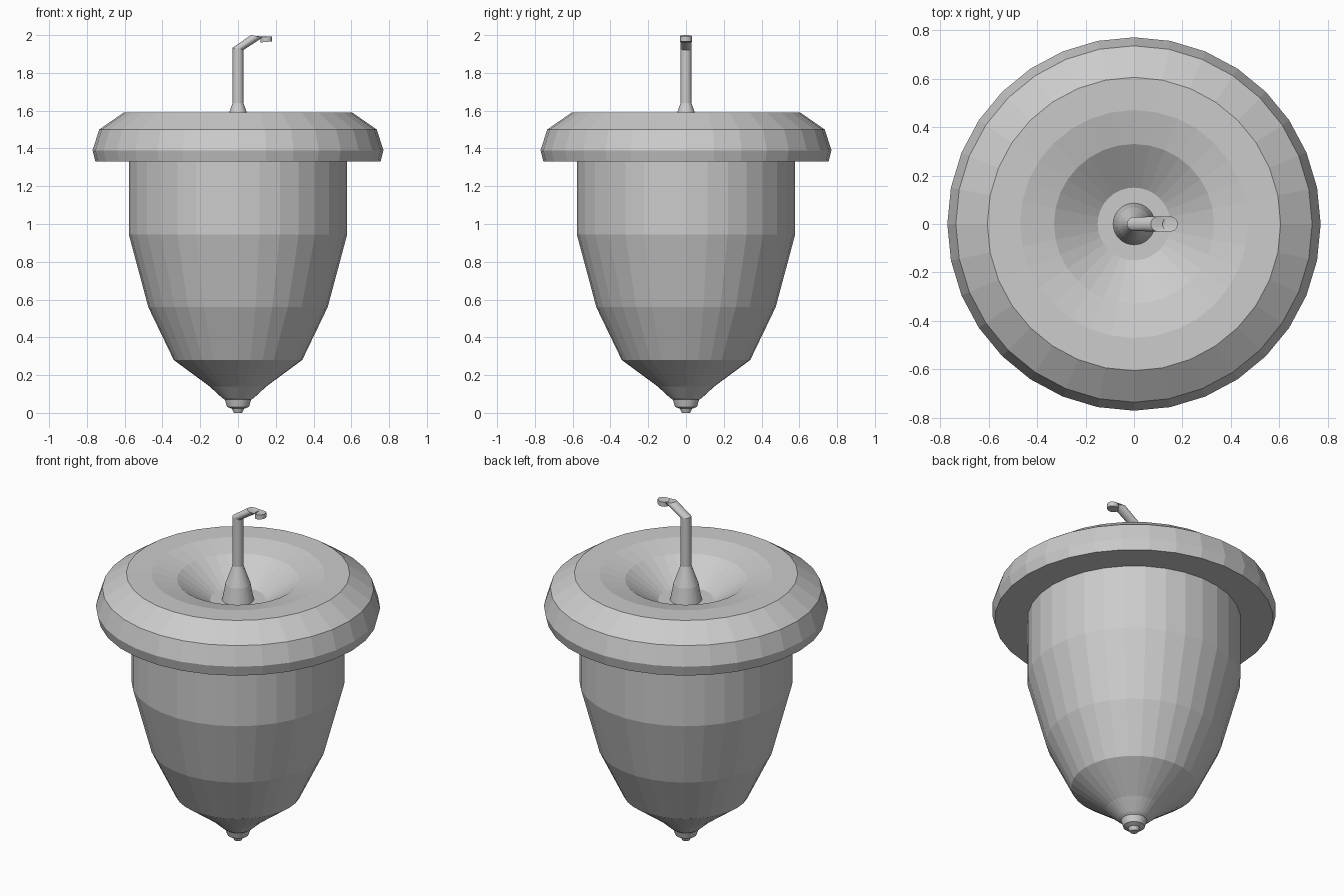
import bpy, bmesh, math

if "Cube" in bpy.data.objects:
    bpy.data.objects.remove(bpy.data.objects["Cube"])

SIDES = 32


def ring_mesh(name, rings, cap_start=True, cap_end=True):
    """Skin circular rings given as (centre x, z, radius, tilt slope)."""
    bm = bmesh.new()
    loops = []
    for cx, z, r, tilt in rings:
        loop = []
        for i in range(SIDES):
            a = 2 * math.pi * i / SIDES
            dx = r * math.cos(a)
            loop.append(bm.verts.new((cx + dx, r * math.sin(a), z + tilt * dx)))
        loops.append(loop)
    for lo, hi in zip(loops, loops[1:]):
        for i in range(SIDES):
            j = (i + 1) % SIDES
            bm.faces.new((lo[i], lo[j], hi[j], hi[i]))
    if cap_start:
        bm.faces.new(loops[0])
    if cap_end:
        bm.faces.new(loops[-1])
    bmesh.ops.recalc_face_normals(bm, faces=bm.faces)
    mesh = bpy.data.meshes.new(name)
    bm.to_mesh(mesh)
    bm.free()
    obj = bpy.data.objects.new(name, mesh)
    bpy.context.collection.objects.link(obj)
    return obj


def lathe(name, profile, **caps):
    return ring_mesh(name, [(0, z, r, 0) for r, z in profile], **caps)


# nut body with the stepped tip
lathe("nut_body", [
    (0.022, 0.0), (0.032, 0.022), (0.058, 0.032), (0.07, 0.07),
    (0.085, 0.08), (0.15, 0.14), (0.34, 0.28), (0.475, 0.56),
    (0.578, 0.945), (0.578, 1.33)], cap_end=False)

# cap: underside, rounded rim and funnel dip
lathe("cap", [
    (0.578, 1.33), (0.755, 1.33), (0.77, 1.39), (0.735, 1.50),
    (0.605, 1.59), (0.47, 1.588), (0.33, 1.555), (0.15, 1.435),
    (0.085, 1.435)], cap_start=False, cap_end=False)

# stem: flared foot, shaft and bent hook
ring_mesh("stem", [
    (0, 1.435, 0.086, 0), (0, 1.53, 0.068, 0), (0, 1.64, 0.029, 0),
    (0, 1.927, 0.029, -0.2), (0.1, 1.994, 0.031, -0.2),
    (0.149, 1.991, 0.031, 0.1), (0.149, 1.964, 0.031, 0.1)],
    cap_start=False)
